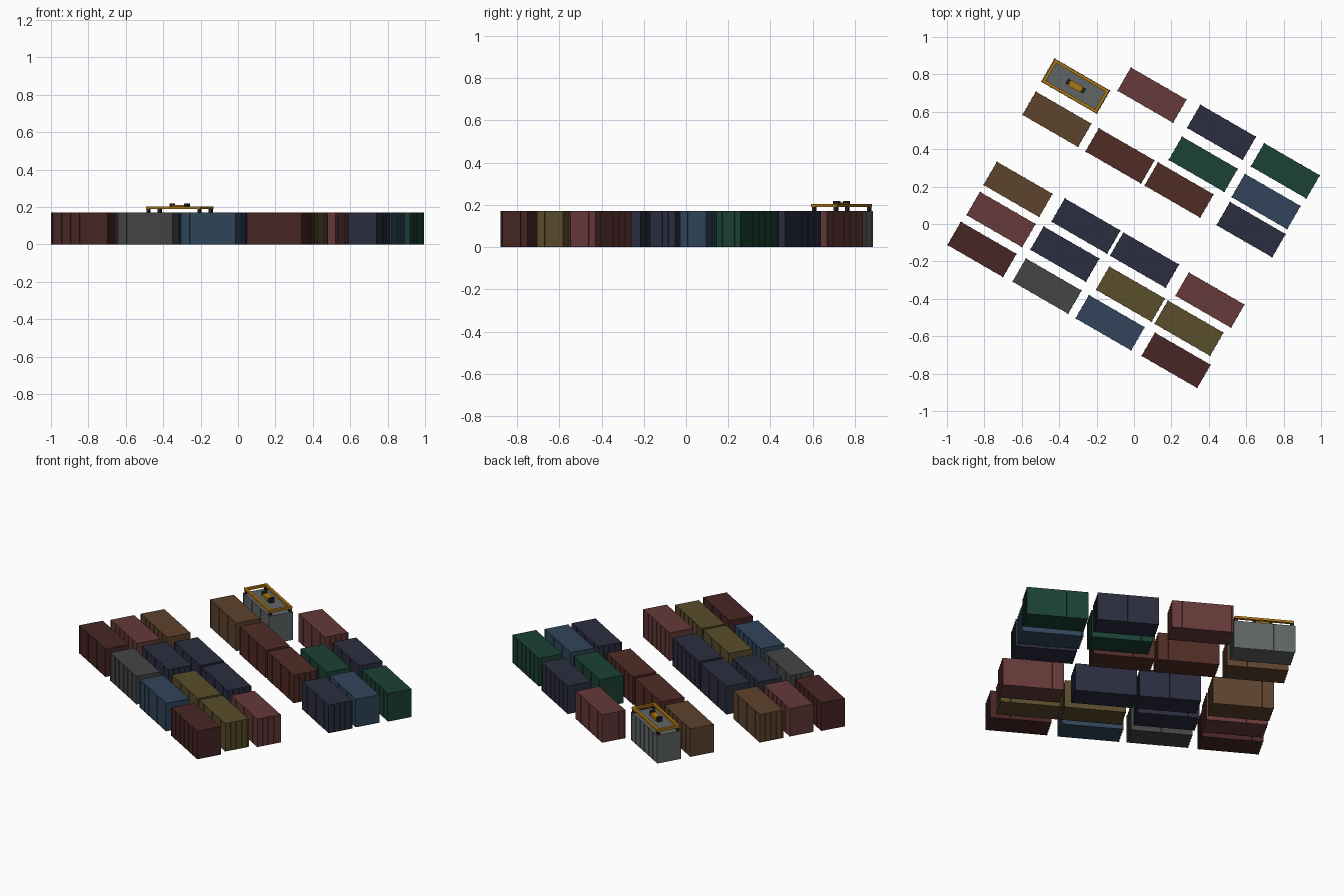
import bpy, bmesh, math
from mathutils import Matrix, Vector

if "Cube" in bpy.data.objects:
    bpy.data.objects.remove(bpy.data.objects["Cube"])

ANGLE = math.radians(-30)
L, W, H = 0.347, 0.147, 0.172
RIB = 0.002

COLORS = {
    "maroon": (74, 42, 42), "red": (102, 60, 60), "brown": (94, 69, 49),
    "navy": (47, 49, 66), "grey": (70, 71, 70), "blue": (52, 71, 91),
    "olive": (90, 78, 47), "rust": (82, 48, 42), "green": (33, 67, 56),
    "silver": (96, 101, 101), "gold": (170, 118, 24), "dark": (38, 38, 38),
}
mats = {}
for name, rgb in COLORS.items():
    m = bpy.data.materials.new(name)
    m.diffuse_color = tuple((c / 255) ** 2.2 for c in rgb) + (1,)
    m.use_nodes = True
    m.node_tree.nodes["Principled BSDF"].inputs["Base Color"].default_value = m.diffuse_color
    mats[name] = m


def add_box(bm, center, size):
    bmesh.ops.create_cube(bm, size=1, matrix=Matrix.Translation(center) @
                          Matrix.Diagonal((*size, 1)))


def make_mesh(name, boxes, mat):
    bm = bmesh.new()
    for center, size in boxes:
        add_box(bm, center, size)
    me = bpy.data.meshes.new(name)
    bm.to_mesh(me)
    bm.free()
    me.materials.append(mats[mat])
    return me


def place(name, mesh, x, y):
    ob = bpy.data.objects.new(name, mesh)
    ob.location = (x, y, 0)
    ob.rotation_euler.z = ANGLE
    bpy.context.collection.objects.link(ob)


# Container: plain body with thin vertical ribs on all four walls
def container_boxes():
    boxes = [((0, 0, H / 2), (L - 2 * RIB, W - 2 * RIB, H))]
    for s in (-1, 1):
        for i in range(7):
            x = (i / 6 - 0.5) * (L - 0.012)
            boxes.append(((x, s * (W / 2 - RIB), H / 2), (0.008, 2 * RIB, H - 0.002)))
        for i in range(5):
            y = (i / 4 - 0.5) * (W - 0.012)
            boxes.append(((s * (L / 2 - RIB), y, H / 2), (2 * RIB, 0.008, H - 0.002)))
    return boxes


YARD = [
    ("maroon", -0.813, -0.136), ("red", -0.711, 0.024), ("brown", -0.62, 0.185),
    ("grey", -0.465, -0.332), ("navy", -0.37, -0.161), ("navy", -0.257, -0.011),
    ("blue", -0.128, -0.528), ("olive", -0.019, -0.375), ("navy", 0.056, -0.193),
    ("maroon", 0.225, -0.729), ("olive", 0.294, -0.557), ("red", 0.406, -0.407),
    ("silver", -0.312, 0.737), ("brown", -0.412, 0.56), ("red", 0.096, 0.689),
    ("rust", -0.075, 0.364), ("rust", 0.241, 0.182), ("navy", 0.468, 0.49),
    ("green", 0.37, 0.319), ("green", 0.809, 0.284), ("blue", 0.706, 0.12),
    ("navy", 0.626, -0.03),
]
meshes = {}
for i, (col, x, y) in enumerate(YARD, 1):
    if col not in meshes:
        meshes[col] = make_mesh("container_" + col, container_boxes(), col)
    place(f"container_{col}_{i}", meshes[col], x, y)

# Lifting spreader resting on the silver container
SX, SY = -0.312, 0.737
FL, FW, B = 0.335, 0.14, 0.016
frame = []
for s in (-1, 1):
    frame.append(((0, s * (FW - B) / 2, 0.197), (FL, B, 0.014)))
    frame.append(((s * (FL - B) / 2, 0, 0.197), (B, FW - 2 * B, 0.014)))
place("spreader_frame", make_mesh("spreader_frame", frame, "gold"), SX, SY)

# Twist locks under the corners
locks = [((sx * (FL / 2 - 0.01), sy * (FW / 2 - 0.01), 0.181), (0.016, 0.016, 0.022))
         for sx in (-1, 1) for sy in (-1, 1)]
place("twist_locks", make_mesh("twist_locks", locks, "dark"), SX, SY)

# Central head block with dark sheave housings at each end
place("head_block", make_mesh("head_block",
      [((0, 0, 0.201), (0.075, 0.034, 0.020))], "gold"), SX, SY)
ends = [((s * 0.046, 0, 0.205), (0.018, 0.03, 0.028)) for s in (-1, 1)]
place("sheave_housings", make_mesh("sheave_housings", ends, "dark"), SX, SY)
